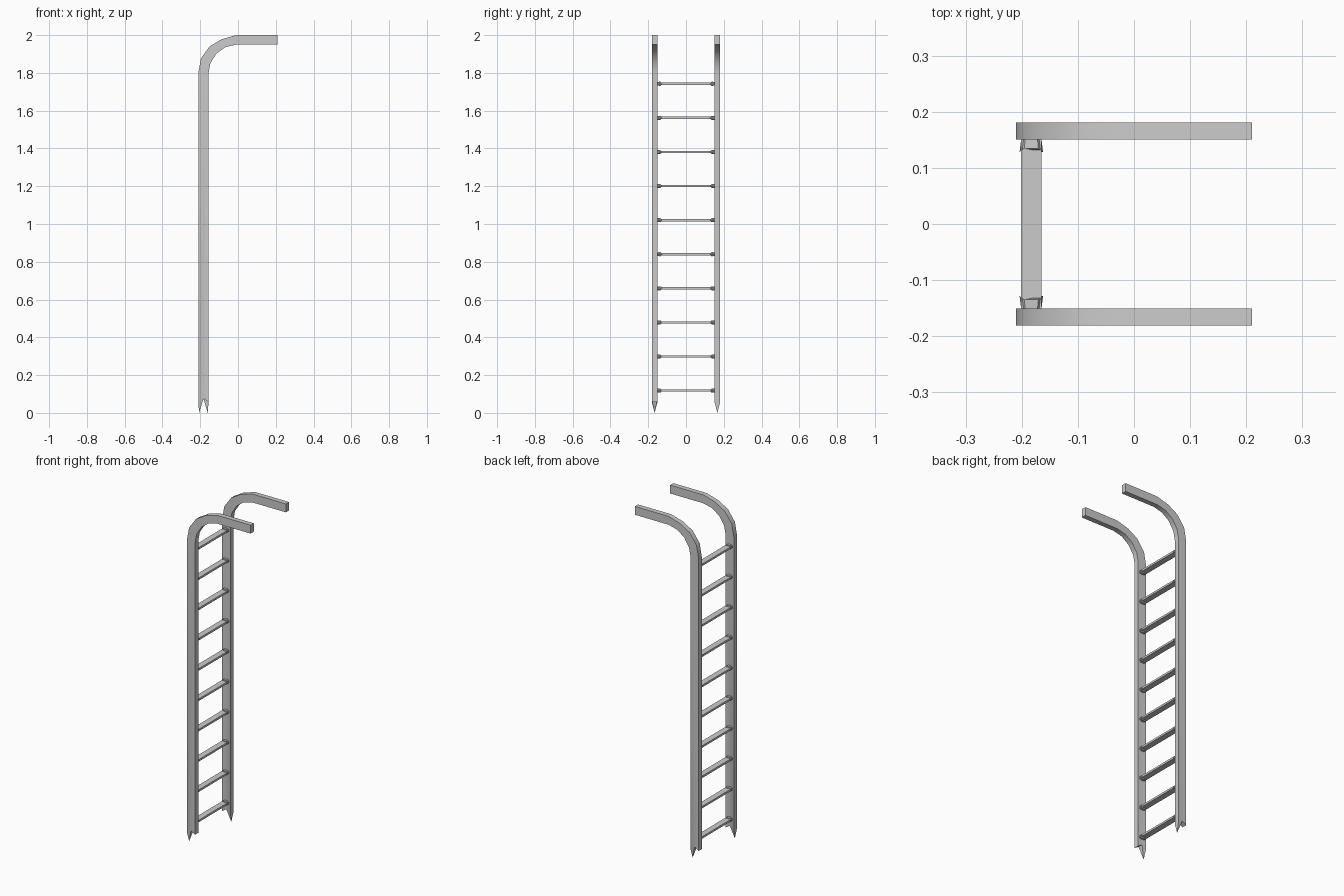
import bpy, bmesh, math

if "Cube" in bpy.data.objects:
    bpy.data.objects.remove(bpy.data.objects["Cube"])

XM = -0.183  # centre line of the rails in x


def finish(bm, name):
    bmesh.ops.recalc_face_normals(bm, faces=bm.faces)
    me = bpy.data.meshes.new(name)
    bm.to_mesh(me)
    bm.free()
    ob = bpy.data.objects.new(name, me)
    bpy.context.collection.objects.link(ob)
    return ob


# Rail side profile: outer and inner points paired from foot to handle end
outer = [(-0.21, 1.8), (-0.196, 1.877), (-0.151, 1.94), (-0.087, 1.978), (-0.01, 2.0), (0.21, 2.0)]
inner = [(-0.156, 1.8), (-0.146, 1.852), (-0.114, 1.902), (-0.067, 1.936), (-0.01, 1.95), (0.21, 1.95)]


def rail(name, y0, y1, flip):
    bm = bmesh.new()

    def ring(o, i):
        return [bm.verts.new(p) for p in ((o[0], y0, o[1]), (i[0], y0, i[1]),
                                          (i[0], y1, i[1]), (o[0], y1, o[1]))]

    rings = [ring(o, i) for o, i in zip(outer, inner)]
    for a, b in zip(rings, rings[1:]):
        for k in range(4):
            bm.faces.new((a[k], a[(k + 1) % 4], b[(k + 1) % 4], b[k]))
    bm.faces.new(rings[-1])
    # Split foot with one spike on alternating sides
    ft = ring((-0.21, 0.058), (-0.156, 0.058))
    top = rings[0]
    m0 = bm.verts.new((XM, y0, 0.075))
    m1 = bm.verts.new((XM, y1, 0.075))
    bm.faces.new((top[0], top[1], ft[1], m0, ft[0]))
    bm.faces.new((top[3], top[2], ft[2], m1, ft[3]))
    bm.faces.new((top[0], top[3], ft[3], ft[0]))
    bm.faces.new((top[1], top[2], ft[2], ft[1]))
    tip = bm.verts.new(((-0.16 if flip else -0.206), (y0 + y1) / 2, 0))
    spike, flat = ((ft[1], ft[2]), (ft[0], ft[3])) if flip else ((ft[0], ft[3]), (ft[1], ft[2]))
    bm.faces.new((spike[0], spike[1], tip))
    bm.faces.new((spike[0], tip, m0))
    bm.faces.new((spike[1], tip, m1))
    bm.faces.new((m0, m1, tip))
    bm.faces.new((m0, m1, flat[1], flat[0]))
    ob = finish(bm, name)
    bpy.ops.object.select_all(action='DESELECT')
    ob.select_set(True)
    bpy.context.view_layer.objects.active = ob
    bpy.ops.object.shade_smooth_by_angle(angle=math.radians(30))


rail("front_rail", -0.181, -0.151, False)
rail("back_rail", 0.181, 0.151, True)


def loft(bm, sections):
    rings = [[bm.verts.new(p) for p in s] for s in sections]
    n = len(rings[0])
    for a, b in zip(rings, rings[1:]):
        for k in range(n):
            bm.faces.new((a[k], a[(k + 1) % n], b[(k + 1) % n], b[k]))
    bm.faces.new(rings[0])
    bm.faces.new(rings[-1])


def bar(y, w, h):
    return [(XM + sx * w, y, sz * h) for sx, sz in ((-1, -1), (1, -1), (1, 1), (-1, 1))]


def collar(y, w, h, lip):
    # Chamfered section whose side edges reach further along the rung
    pts = ((-1, 0), (-.6, -1), (.6, -1), (1, 0), (.6, 1), (-.6, 1))
    return [(XM + sx * w, y - (lip if sz == 0 else 0), sz * h) for sx, sz in pts]


# Rungs with a collar at each end
for n in range(10):
    z = 0.118 + 0.1805 * n
    bm = bmesh.new()
    loft(bm, [bar(-0.152, 0.018, 0.006), bar(0.152, 0.018, 0.006)])
    for s in (-1, 1):
        loft(bm, [collar(s * 0.152, 0.018, 0.010, 0),
                  collar(s * 0.135, 0.021, 0.011, s * 0.007)])
    bmesh.ops.translate(bm, verts=bm.verts, vec=(0, 0, z))
    finish(bm, f"rung_{n + 1}")
